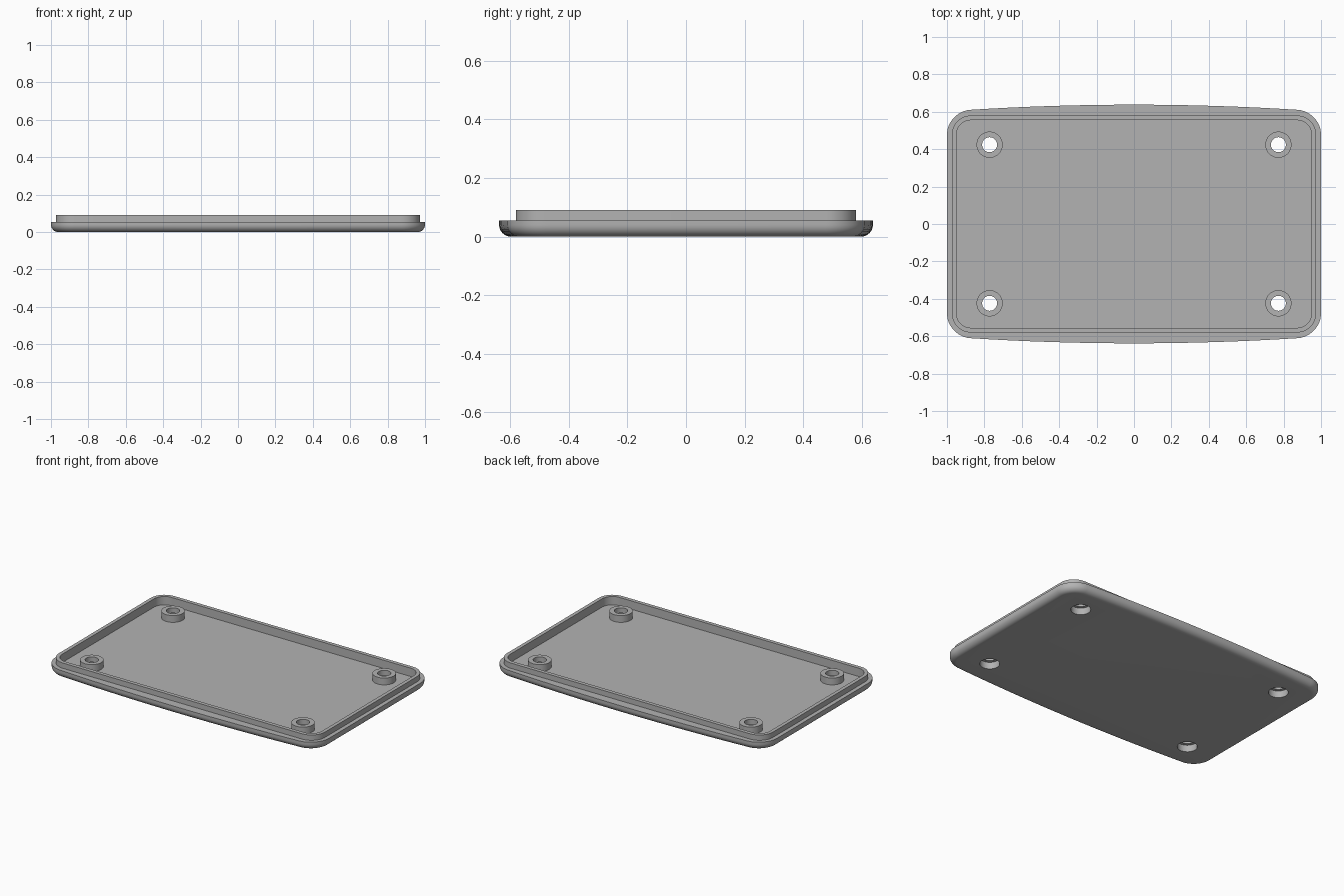
import bpy, bmesh, math

cube = bpy.data.objects.get("Cube")
if cube:
    bpy.data.objects.remove(cube, do_unlink=True)

grey = bpy.data.materials.new("plain grey")
grey.use_nodes = True
tone = (0.45, 0.45, 0.45, 1)
grey.diffuse_color = tone
grey.node_tree.nodes["Principled BSDF"].inputs["Base Color"].default_value = tone

LEDGE, RIM, FLOOR = 0.055, 0.09, 0.035
FILLET = 0.04
BOSS_TOP, SHELF = 0.08, 0.045
BOSS_R, SCREW_R, BORE_R = 0.07, 0.04, 0.06
SPOTS = [(sx * 0.772, sy * 0.424) for sx in (-1, 1) for sy in (-1, 1)]


def outline(hx, hy, radius, bulge, z):
    """Rounded rectangle whose front and back edges bow outwards by bulge."""
    pts = []
    for cx, cy, start in ((1, 1, 0), (-1, 1, 90), (-1, -1, 180), (1, -1, 270)):
        for i in range(13):
            a = math.radians(start + i * 7.5)
            pts.append((cx * (hx - radius) + radius * math.cos(a),
                        cy * (hy - radius) + radius * math.sin(a)))
        if start in (0, 180):  # extra points along the bowed edge
            for i in range(1, 16):
                pts.append((cx * (hx - radius) * (1 - i / 8), cy * hy))
    bowed = []
    for x, y in pts:
        lift = bulge * (1 - (x / hx) ** 2)
        bowed.append((x, y + lift * max(-1, min(1, y / (hy - radius))), z))
    return bowed


def finish(name, bm):
    bmesh.ops.recalc_face_normals(bm, faces=bm.faces)
    mesh = bpy.data.meshes.new(name)
    bm.to_mesh(mesh)
    bm.free()
    mesh.materials.append(grey)
    obj = bpy.data.objects.new(name, mesh)
    bpy.context.collection.objects.link(obj)
    return obj


def smooth(obj):
    bpy.ops.object.select_all(action="DESELECT")
    obj.select_set(True)
    bpy.context.view_layer.objects.active = obj
    bpy.ops.object.shade_smooth_by_angle(angle=math.radians(30))


def bridge(bm, rings):
    for a, b in zip(rings, rings[1:]):
        for i in range(len(a)):
            j = (i + 1) % len(a)
            bm.faces.new((a[i], a[j], b[j], b[i]))


def circle(x, y, r, z, n=48):
    return [(x + r * math.cos(math.tau * i / n),
             y + r * math.sin(math.tau * i / n), z) for i in range(n)]


# Tray: rounded underside, outer wall, ledge, raised lip and recessed floor
loops = []
for i in range(9):
    a = math.radians(i * 11.25)
    inset = FILLET * (1 - math.sin(a))
    loops.append(outline(1 - inset, 0.602 - inset, 0.125 - inset, 0.036,
                         FILLET * (1 - math.cos(a))))
loops.append(outline(1, 0.602, 0.125, 0.036, LEDGE))
for hx, hy, r, z in ((0.973, 0.58, 0.1, LEDGE), (0.973, 0.58, 0.1, RIM),
                     (0.949, 0.555, 0.076, RIM), (0.949, 0.555, 0.076, FLOOR)):
    loops.append(outline(hx, hy, r, 0, z))
bm = bmesh.new()
rings = [[bm.verts.new(p) for p in loop] for loop in loops]
bridge(bm, rings)
bm.faces.new(rings[0])
bm.faces.new(rings[-1])
tray = finish("tray", bm)

# Screw bores through the floor
bm = bmesh.new()
for x, y in SPOTS:
    ends = [[bm.verts.new(p) for p in circle(x, y, BORE_R, z)] for z in (-0.1, 0.2)]
    bridge(bm, ends)
    for end in ends:
        bm.faces.new(end)
cutter = finish("bore_cutter", bm)
cutter.hide_render = True
cut = tray.modifiers.new("bores", "BOOLEAN")
cut.object = cutter
cut.operation = "DIFFERENCE"
cut.solver = "EXACT"
bpy.ops.object.select_all(action="DESELECT")
bpy.context.view_layer.objects.active = tray
bpy.ops.object.modifier_apply(modifier=cut.name)
bpy.data.objects.remove(cutter, do_unlink=True)
smooth(tray)

# Screw bosses: hollow posts with an inner shelf for the screw head
section = ((BOSS_R, FLOOR), (BOSS_R, BOSS_TOP), (SCREW_R, BOSS_TOP),
           (SCREW_R, SHELF), (BORE_R, SHELF), (BORE_R, FLOOR))
for n, (x, y) in enumerate(SPOTS, 1):
    bm = bmesh.new()
    rings = [[bm.verts.new(p) for p in circle(x, y, r, z)] for r, z in section]
    bridge(bm, rings + rings[:1])
    smooth(finish(f"screw_boss_{n}", bm))
